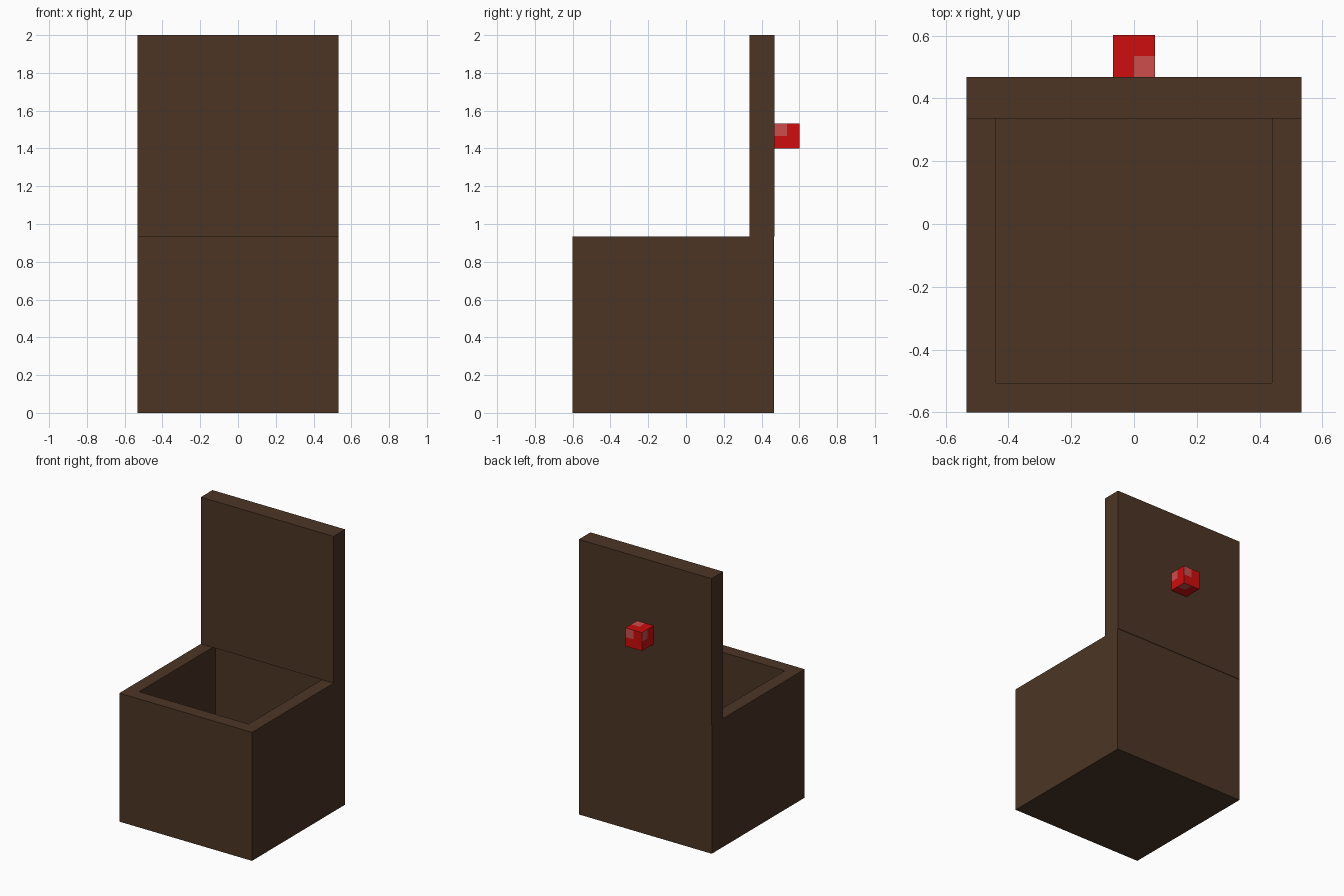
import bpy, bmesh
from mathutils import Vector

default = bpy.data.objects.get("Cube")
if default:
    bpy.data.objects.remove(default, do_unlink=True)

U = 1 / 15  # base grid unit


def material(name, rgb):
    mat = bpy.data.materials.new(name)
    mat.use_nodes = True
    color = (*rgb, 1)
    mat.diffuse_color = color
    mat.node_tree.nodes["Principled BSDF"].inputs["Base Color"].default_value = color
    return mat


brown = material("dark_brown", (0.072, 0.0356, 0.0178))
red = material("red", (0.61, 0.004, 0.004))
pale_red = material("pale_red", (0.61, 0.076, 0.076))


def box_mesh(size):
    bm = bmesh.new()
    bmesh.ops.create_cube(bm, size=1)
    bmesh.ops.scale(bm, vec=size, verts=bm.verts)
    return bm


def finish(name, bm, location, mats):
    mesh = bpy.data.meshes.new(name)
    bm.to_mesh(mesh)
    bm.free()
    for mat in mats:
        mesh.materials.append(mat)
    obj = bpy.data.objects.new(name, mesh)
    obj.location = location
    bpy.context.collection.objects.link(obj)
    return obj


# Open box: inset the top face, then push it down to form the cavity
bm = box_mesh((16 * U, 16 * U, 14 * U))
top = max(bm.faces, key=lambda f: f.calc_center_median().z)
bmesh.ops.inset_region(bm, faces=[top], thickness=2 * U)
floor = bmesh.ops.extrude_discrete_faces(bm, faces=[top])["faces"][0]
bmesh.ops.translate(bm, vec=(0, 0, -12 * U), verts=floor.verts)
finish("open_box", bm, (0, -U - 0.001, 7 * U), [brown])

# Raised lid, standing on the back rim with a hair of overhang
finish("raised_lid", box_mesh((16 * U, 2 * U, 16 * U)),
       (0, 6 * U + 0.002, 22 * U), [brown])

# Knob: each face split in four, with one pale quarter
bm = box_mesh((2 * U, 2 * U, 2 * U))
bmesh.ops.subdivide_edges(bm, edges=bm.edges, cuts=1, use_grid_fill=True)
bm.normal_update()
up = Vector((0, 0, 1))
for face in bm.faces:
    n, c = face.normal, face.calc_center_median()
    if abs(n.z) > 0.5:
        pale = c.x > 0 and c.y * n.z < 0
    else:
        pale = c.z > 0 and c.dot((-n).cross(up)) < 0
    face.material_index = int(pale)
finish("lid_knob", bm, (0, 8 * U + 0.002, 22 * U), [red, pale_red])
